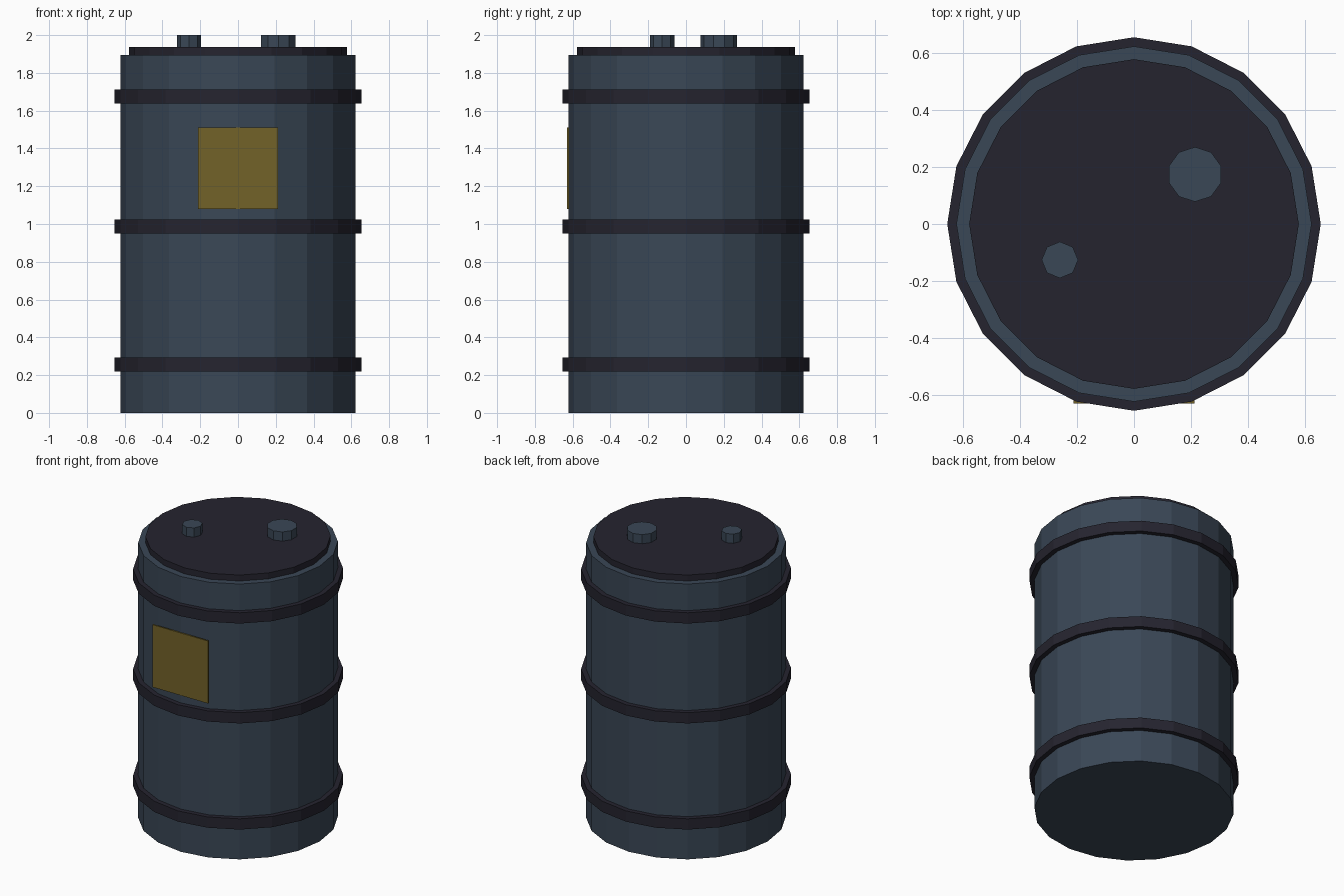
import bpy

if "Cube" in bpy.data.objects:
    bpy.data.objects.remove(bpy.data.objects["Cube"])


def material(name, rgb):
    m = bpy.data.materials.new(name)
    m.diffuse_color = (*rgb, 1.0)
    m.use_nodes = True
    m.node_tree.nodes["Principled BSDF"].inputs["Base Color"].default_value = m.diffuse_color
    return m


STEEL = material("slate blue steel", (0.042, 0.063, 0.093))
DARK = material("dark charcoal", (0.0185, 0.0176, 0.0284))
YELLOW = material("mustard yellow", (0.17, 0.122, 0.0212))


def cylinder(name, sides, radius, z0, z1, mat, x=0.0, y=0.0):
    bpy.ops.mesh.primitive_cylinder_add(
        vertices=sides, radius=radius, depth=z1 - z0,
        location=(x, y, (z0 + z1) / 2))
    ob = bpy.context.object
    ob.name = name
    ob.data.materials.append(mat)
    return ob


# Barrel body and raised lid
cylinder("barrel_body", 20, 0.623, 0.0, 1.896, STEEL)
cylinder("lid", 20, 0.578, 1.88, 1.937, DARK)

# Three square-edged hoops
for part, z in (("lower", 0.257), ("middle", 0.988), ("upper", 1.676)):
    cylinder(part + "_hoop", 20, 0.655, z - 0.037, z + 0.037, DARK)

# Large and small bung caps on the lid
cylinder("large_cap", 10, 0.096, 1.92, 2.0, STEEL, 0.214, 0.174)
cylinder("small_cap", 8, 0.064, 1.92, 2.0, STEEL, -0.26, -0.126)

# Thin square label plate on the front
bpy.ops.mesh.primitive_cube_add(size=1, location=(0, -0.6245, 1.295))
label = bpy.context.object
label.name = "label_plate"
label.scale = (0.424, 0.0095, 0.43)
bpy.ops.object.transform_apply(location=False, rotation=False, scale=True)
label.data.materials.append(YELLOW)
